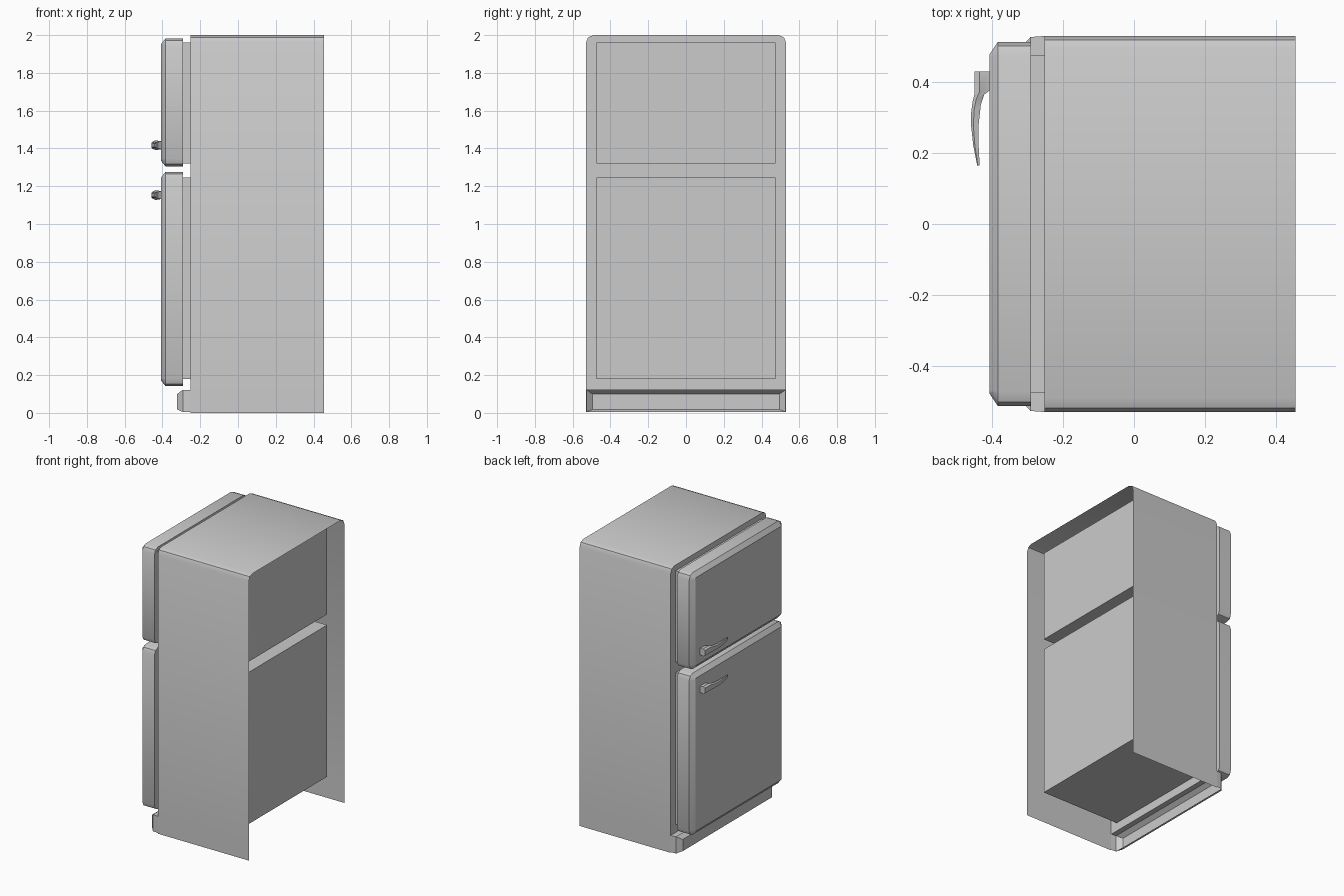
import bpy, bmesh, math

if "Cube" in bpy.data.objects:
    bpy.data.objects.remove(bpy.data.objects["Cube"])


def finish(name, bm, smooth=True):
    bmesh.ops.recalc_face_normals(bm, faces=bm.faces[:])
    mesh = bpy.data.meshes.new(name)
    bm.to_mesh(mesh)
    bm.free()
    ob = bpy.data.objects.new(name, mesh)
    bpy.context.collection.objects.link(ob)
    if smooth:
        bpy.ops.object.select_all(action='DESELECT')
        ob.select_set(True)
        bpy.context.view_layer.objects.active = ob
        bpy.ops.object.shade_smooth_by_angle(angle=math.radians(30))
    return ob


def corner(cy, cz, r, start):
    """Two-segment quarter round in the YZ plane."""
    return [(cy + r * math.cos(math.radians(start + a)),
             cz + r * math.sin(math.radians(start + a))) for a in (0, 45, 90)]


def rounded(hy, z0, z1, r):
    return (corner(hy - r, z1 - r, r, 0) + corner(-hy + r, z1 - r, r, 90)
            + corner(-hy + r, z0 + r, r, 180) + corner(hy - r, z0 + r, r, 270))


def rect(hy, z0, z1):
    return [(hy, z0), (hy, z1), (-hy, z1), (-hy, z0)]


def ring(bm, x, pts):
    return [bm.verts.new((x, y, z)) for y, z in pts]


def bridge(bm, a, b, closed=True):
    n = len(a)
    for i in range(n if closed else n - 1):
        j = (i + 1) % n
        bm.faces.new((a[i], a[j], b[j], b[i]))


W, BACK, FACE = 0.53, 0.455, -0.252
OPENINGS = {"upper": (1.32, 1.96), "lower": (0.18, 1.245)}

# Cabinet shell: sides and top, open at the back and underneath, with a pierced front
bm = bmesh.new()
profile = ([(W, 0), (W, 0.12)] + corner(W - 0.04, 1.96, 0.04, 0)
           + corner(-W + 0.04, 1.96, 0.04, 90) + [(-W, 0.12), (-W, 0)])
front = ring(bm, FACE, profile)
bridge(bm, front, ring(bm, BACK, profile), closed=False)
edges = []
for loop in [front[1:-1]] + [ring(bm, FACE, rect(0.475, *o)) for o in OPENINGS.values()]:
    for a, b in zip(loop, loop[1:] + loop[:1]):
        edges.append(bm.edges.get((a, b)) or bm.edges.new((a, b)))
bmesh.ops.triangle_fill(bm, use_beauty=True, use_dissolve=False, edges=edges, normal=(-1, 0, 0))
finish("cabinet", bm)

# Compartment liners, reaching forward to the door backs
for key, (z0, z1) in OPENINGS.items():
    bm = bmesh.new()
    a = ring(bm, -0.29, rect(0.475, z0, z1))
    b = ring(bm, 0.36, rect(0.475, z0, z1))
    bridge(bm, a, b)
    bm.faces.new(b)
    finish(key + "_liner", bm, False)

# Hollow kick plate with a chamfered front, open underneath
bm = bmesh.new()
a = ring(bm, FACE, rect(W, 0.005, 0.122))
b = ring(bm, -0.292, rect(W - 0.003, 0.005, 0.122))
c = ring(bm, -0.322, rect(W - 0.035, 0.018, 0.1))
bridge(bm, a, b, closed=False)
bridge(bm, b, c)
bm.faces.new(c)
finish("kick_plate", bm, False)

# Doors: rounded slabs with a bevelled front face
for key, z0, z1 in (("upper", 1.305, 1.982), ("lower", 0.142, 1.276)):
    bm = bmesh.new()
    full = rounded(0.513, z0, z1, 0.04)
    a = ring(bm, -0.29, full)
    b = ring(bm, -0.384, full)
    c = ring(bm, -0.408, rounded(0.477, z0 + 0.03, z1 - 0.03, 0.008))
    bridge(bm, a, b)
    bridge(bm, b, c)
    bm.faces.new(a)
    bm.faces.new(c)
    finish(key + "_door", bm)

# Handles: mounting block sweeping into a tapered curved grip
# stations: y front, x front, y back, x back, half height
STATIONS = [(0.43, -0.449, 0.43, -0.405, 0.026), (0.37, -0.449, 0.378, -0.405, 0.026),
            (0.345, -0.455, 0.365, -0.422, 0.022), (0.315, -0.459, 0.335, -0.432, 0.019),
            (0.275, -0.459, 0.28, -0.438, 0.017), (0.22, -0.453, 0.22, -0.438, 0.014),
            (0.165, -0.442, 0.165, -0.435, 0.011)]
for key, zc in (("upper", 1.417), ("lower", 1.153)):
    bm = bmesh.new()
    rings = []
    for yf, xf, yb, xb, h in STATIONS:
        pts = [(xf, yf, -0.7 * h), (xf + 0.3 * (xb - xf), yf + 0.3 * (yb - yf), -h),
               (xb, yb, -0.8 * h), (xb, yb, 0.8 * h),
               (xf + 0.3 * (xb - xf), yf + 0.3 * (yb - yf), h), (xf, yf, 0.7 * h)]
        rings.append([bm.verts.new((x, y, zc + z)) for x, y, z in pts])
    for p, q in zip(rings, rings[1:]):
        bridge(bm, p, q)
    bm.faces.new(rings[0])
    bm.faces.new(rings[-1])
    finish(key + "_handle", bm)
